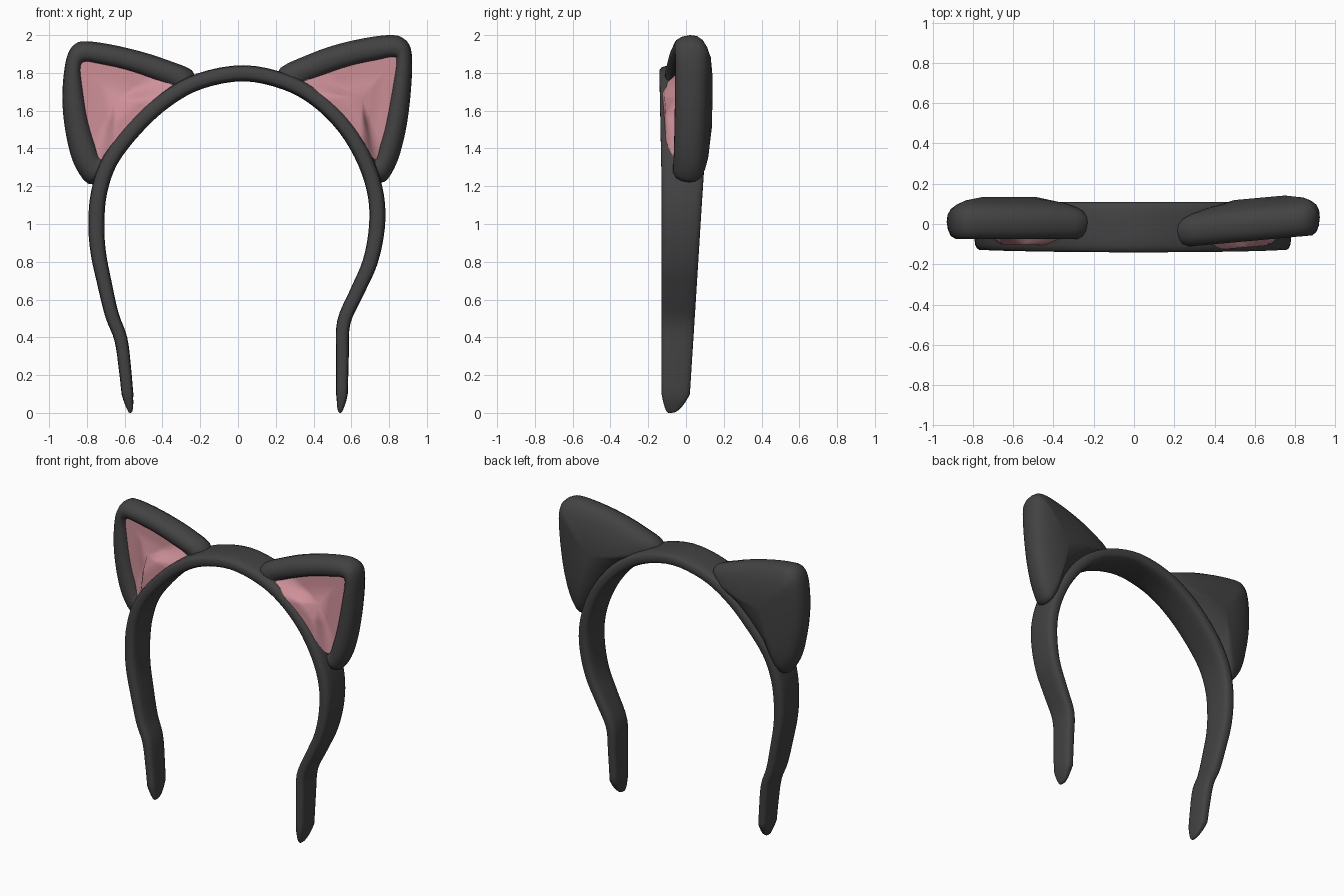
import bpy, bmesh, math
from mathutils import Vector

if "Cube" in bpy.data.objects:
    bpy.data.objects.remove(bpy.data.objects["Cube"])


def material(name, rgb):
    m = bpy.data.materials.new(name)
    m.diffuse_color = (*rgb, 1)
    m.use_nodes = True
    m.node_tree.nodes["Principled BSDF"].inputs["Base Color"].default_value = m.diffuse_color
    return m


DARK = material("charcoal", (0.055, 0.055, 0.055))
PINK = material("soft_pink", (0.62, 0.28, 0.32))


def spline(pts, steps, closed):
    """Catmull-Rom samples through points of any dimension."""
    n, out = len(pts), []
    get = (lambda i: pts[i % n]) if closed else (lambda i: pts[min(max(i, 0), n - 1)])
    for i in range(n if closed else n - 1):
        a, b, c, d = (get(i + k) for k in (-1, 0, 1, 2))
        for s in range(steps):
            t = s / steps
            out.append([0.5 * (2 * q + (r - p) * t + (2 * p - 5 * q + 4 * r - u) * t * t
                               + (3 * q - p - 3 * r + u) * t ** 3)
                        for p, q, r, u in zip(a, b, c, d)])
    if not closed:
        out.append(list(pts[-1]))
    return out


def loft(name, rings, mat, cap_start=True, cap_end=True):
    """Skin a row of closed rings, closing ends with fans."""
    bm = bmesh.new()
    vr = [[bm.verts.new(p) for p in r] for r in rings]
    n = len(rings[0])
    for a, b in zip(vr, vr[1:]):
        for i in range(n):
            j = (i + 1) % n
            bm.faces.new((a[i], a[j], b[j], b[i]))
    for use, r in ((cap_start, vr[0]), (cap_end, vr[-1])):
        if use:
            c = bm.verts.new(sum((v.co for v in r), Vector()) / n)
            for i in range(n):
                bm.faces.new((r[i], r[(i + 1) % n], c))
    bmesh.ops.recalc_face_normals(bm, faces=bm.faces)
    # an open sheet must face the front
    if not (cap_start and cap_end) and sum(f.normal.y * f.calc_area() for f in bm.faces) > 0:
        bmesh.ops.reverse_faces(bm, faces=bm.faces)
    me = bpy.data.meshes.new(name)
    bm.to_mesh(me)
    bm.free()
    me.materials.append(mat)
    ob = bpy.data.objects.new(name, me)
    bpy.context.collection.objects.link(ob)
    bpy.ops.object.select_all(action='DESELECT')
    ob.select_set(True)
    bpy.context.view_layer.objects.active = ob
    bpy.ops.object.shade_smooth_by_angle(angle=math.radians(50))
    return ob


# Headband: centreline (x, z), swept with a flat rounded section
BAND = [(-.57, 0), (-.573, .03), (-.585, .1), (-.597, .22), (-.62, .39), (-.668, .52),
        (-.71, .7), (-.74, .85), (-.75, 1.0), (-.735, 1.17), (-.675, 1.34), (-.54, 1.515),
        (-.38, 1.66), (-.2, 1.757), (.03, 1.798), (.25, 1.753), (.42, 1.66), (.57, 1.51),
        (.675, 1.33), (.73, 1.15), (.735, .98), (.70, .8), (.63, .64), (.56, .48),
        (.553, .3), (.55, .1), (.543, .03), (.54, 0)]


def band_rings():
    path = [Vector(p) for p in spline(BAND, 4, False)]
    rings = []
    for i, p in enumerate(path):
        t = (path[min(i + 1, len(path) - 1)] - path[max(i - 1, 0)]).normalized()
        nrm = Vector((-t.y, t.x))
        z = max(p.y, 0)
        tip = 0.12 + 0.88 * math.sqrt(min(z / 0.1, 1))
        thick = (0.03 + 0.013 * min(z / 1.0, 1)) * tip
        front = -0.13 - 0.012 * max(0, z - 1.2) / 0.6
        back = 0.015 + 0.095 * min(z / 1.5, 1)
        mid, half = (front + back) / 2, (back - front) / 2 * tip
        mid -= 0.03 * (1 - tip)
        ring = []
        for k in range(16):
            a = math.tau * (k + 0.5) / 16
            c, s = math.cos(a), math.sin(a)
            u = math.copysign(abs(c) ** 0.55, c) * thick
            v = math.copysign(abs(s) ** 0.55, s) * half
            ring.append((p.x + nrm.x * u, mid + v, p.y + nrm.y * u))
        rings.append(ring)
    return rings


loft("headband", band_rings(), DARK)

# Ears: outer x, z, inner x, z, and how far the point belongs to the base
LEFT = [(-.77, 1.21, -.725, 1.34, .3), (-.86, 1.30, -.76, 1.42, 0), (-.91, 1.47, -.80, 1.56, 0),
        (-.93, 1.67, -.825, 1.72, 0), (-.91, 1.87, -.835, 1.83, 0), (-.86, 1.955, -.81, 1.86, 0),
        (-.77, 1.965, -.74, 1.85, 0), (-.58, 1.93, -.60, 1.82, 0), (-.38, 1.87, -.45, 1.77, 0),
        (-.23, 1.79, -.33, 1.72, .6), (-.39, 1.65, -.43, 1.645, 1), (-.53, 1.51, -.55, 1.54, 1),
        (-.66, 1.36, -.65, 1.43, 1)]
RIGHT = [(.755, 1.22, .725, 1.34, .3), (.83, 1.30, .755, 1.42, 0), (.885, 1.48, .785, 1.53, 0),
         (.915, 1.70, .82, 1.72, 0), (.92, 1.90, .84, 1.86, 0), (.88, 1.98, .82, 1.885, 0),
         (.79, 2.0, .74, 1.87, 0), (.58, 1.965, .60, 1.84, 0), (.38, 1.90, .45, 1.79, 0),
         (.21, 1.80, .34, 1.74, .6), (.41, 1.67, .44, 1.67, 1), (.56, 1.53, .56, 1.57, 1),
         (.67, 1.36, .66, 1.44, 1)]
# Shell section from the pink edge round the rim to the back: (inset, y)
SHELL = [(1, None), (.93, -.052), (.75, -.068), (.45, -.07), (.2, -.055), (.06, -.025), (0, .015),
         (.04, .05), (.2, .08), (.5, .102), (1, .122), (1.5, .14)]


def build_ear(side, table, tilt):
    pts = spline(table, 4, True)
    cx = sum(p[2] for p in pts) / len(pts)
    cz = sum(p[3] for p in pts) / len(pts)

    def ring(f, y):
        out = []
        for ox, oz, ix, iz, w in pts:
            w = min(max(w, 0), 1)
            if f <= 1:
                x, z = ox + (ix - ox) * f, oz + (iz - oz) * f
            else:
                x, z = ix + (cx - ix) * (f - 1), iz + (cz - iz) * (f - 1)
            if y is None:            # lining rises forward to meet the band
                yy = -0.03 - 0.07 * w
            elif y > 0 and f <= 1:   # back sinks into the band at the base
                yy = y * (1 - 0.25 * w)
            else:
                yy = y
            out.append((x, yy + tilt(x), z))
        return out

    loft(side + "_ear_shell", [ring(f, y) for f, y in SHELL], DARK, cap_start=False)
    loft(side + "_ear_lining", [ring(f, None) for f in (1, 1.3, 1.6)], PINK, cap_start=False)


build_ear("left", LEFT, lambda x: -0.005)
build_ear("right", RIGHT, lambda x: 0.015 - 0.09 * (0.9 - x))
